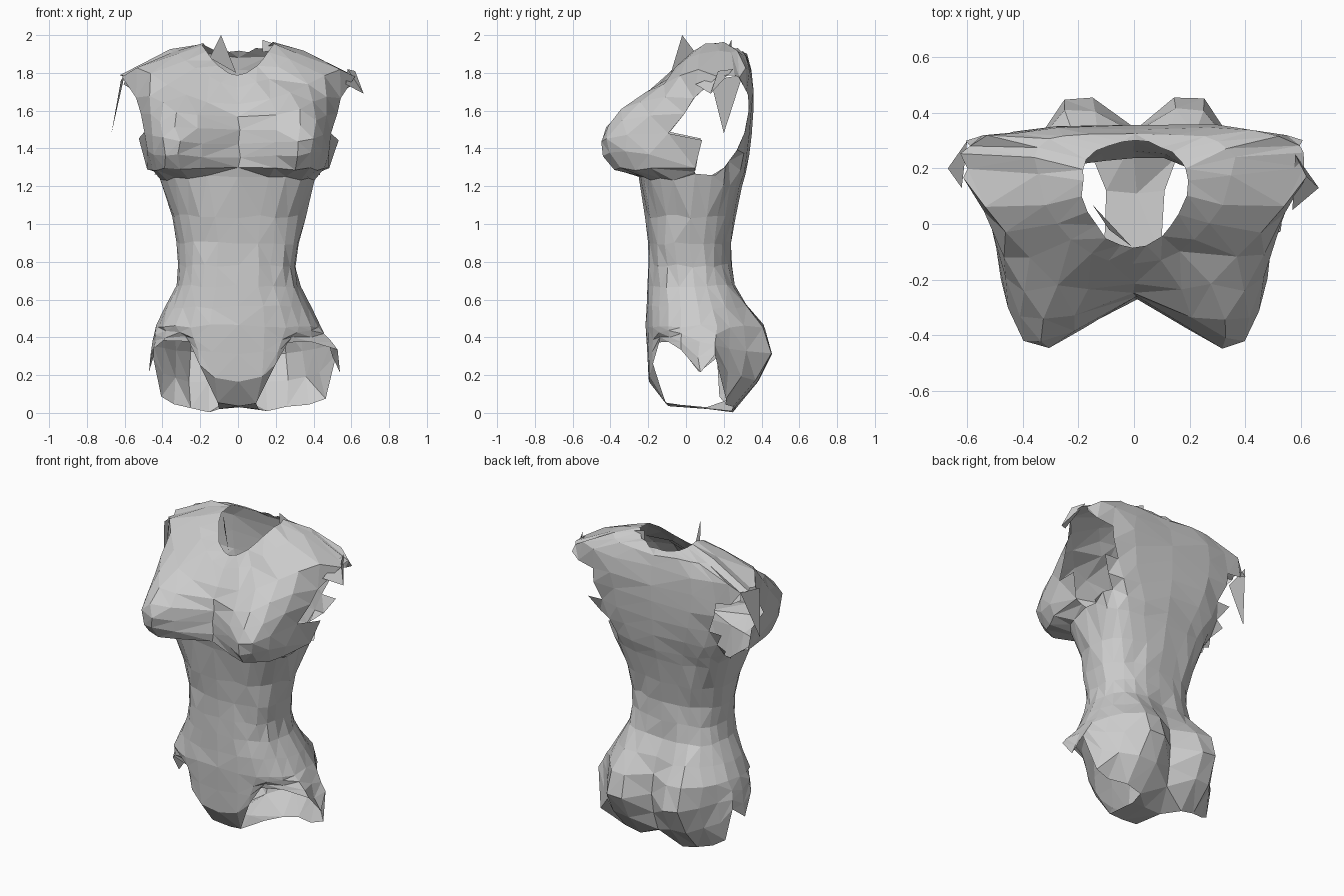
import bpy, bmesh, random
from math import sin, cos, pi, exp, hypot

if "Cube" in bpy.data.objects:
    bpy.data.objects.remove(bpy.data.objects["Cube"])

random.seed(4)
N = 24
# Rings from neck to hips: z front, z side, z back, half width, y mid, y front, y back
RINGS = [
    (1.79, 1.96, 1.91, .19, .16, -.08, .30), (1.73, 1.92, 1.89, .35, .18, -.14, .33),
    (1.64, 1.84, 1.81, .60, .19, -.20, .345), (1.56, 1.72, 1.70, .62, .18, -.235, .355),
    (1.49, 1.60, 1.60, .60, .15, -.245, .355), (1.42, 1.48, 1.48, .55, .12, -.25, .345),
    (1.36, 1.38, 1.37, .50, .08, -.25, .33), (1.29, 1.29, 1.27, .45, .05, -.25, .31),
    (1.25, 1.23, 1.19, .415, .04, -.245, .29), (1.04, 1.04, 1.04, .35, .03, -.215, .265),
    (.90, .90, .90, .32, .02, -.20, .24), (.78, .78, .78, .31, .03, -.20, .24),
    (.67, .67, .67, .33, .04, -.20, .25), (.56, .56, .56, .385, .06, -.205, .29),
    (.46, .46, .46, .435, .07, -.21, .32)]
# Height of the torn lower edge, from front centre round to back centre
HEM = [.03, .05, .26, .37, .38, .33, .22, .30, .08, .05, .03, .01, .10]
BUST = [(1.25, 0), (1.29, .65), (1.38, .93), (1.46, 1), (1.60, .55), (1.76, 0)]


def interp(v, pts):
    for (a, fa), (b, fb) in zip(pts, pts[1:]):
        if a <= v <= b:
            return fa + (fb - fa) * (v - a) / (b - a)
    return 0


def body_point(i, ring, drop=0):
    a = 2 * pi * i / N
    s, c = sin(a), cos(a)
    zf, zs, zb, w, ym, yf, yb = ring
    z = zs + ((zf if c > 0 else zb) - zs) * c * c
    p = .68 if 1.2 < zs < 1.75 else .8
    if zs > 1.3 and c < 0:
        p = .64
    if zs > 1.95:
        p = 1
    x = w * abs(s) ** p
    y = ym + ((yf if c > 0 else yb) - ym) * abs(c) ** p
    if drop:
        z += (HEM[min(i, N - i)] - z) * drop
        if c < .3:
            x *= 1 + (.25 if s > 0 else .08) * drop * s * s
        elif c > .6:
            x *= 1 - .2 * drop
    # chest is narrower in front than across the back
    if 1.25 < zs < 1.95:
        x *= 1 + .7 * (y - .18) * min(1, (zs - 1.25) / .2)
    # breasts
    if c > .05:
        b = exp(-((x - .30) / .19) ** 2) * interp(z, BUST)
        y -= .26 * b
        x += .07 * b
    # buttocks
    else:
        y += .19 * abs(c) * exp(-((x - .22) / .14) ** 2 - ((z - .33) / .22) ** 2)
    # curl under at the bottom
    k = max(0, (.25 - z) / .25) ** 2
    if c > .5:
        y += .15 * k
        x *= 1 - .2 * k
    elif c < -.5:
        y -= .09 * k
    # small irregularity gives the hand-cut facets
    r = random.uniform
    return ((x if s >= 0 else -x) + r(-.008, .008), y + r(-.007, .007), z + r(-.01, .01))


bm = bmesh.new()
rows = [[bm.verts.new(body_point(i, g)) for i in range(N)] for g in RINGS]
rows += [[bm.verts.new(body_point(i, RINGS[-1], d)) for i in range(N)] for d in (.33, .67, 1)]
for r0, r1 in zip(rows, rows[1:]):
    for i in range(N):
        j = (i + 1) % N
        bm.faces.new((r0[i], r1[i], r1[j], r0[j]))

# Crotch strip joining front and back
hem = rows[-1]
front = [hem[-1], hem[0], hem[1]]
back = [hem[13], hem[12], hem[11]]
mid = [bm.verts.new(v) for v in ((-.10, .12, .02), (.01, .11, .03), (.11, .12, .02))]
for a, b in ((front, mid), (mid, back)):
    for k in range(2):
        bm.faces.new((a[k], b[k], b[k + 1], a[k + 1]))


# Armholes: remove faces inside a leaning ellipse, then snap the rim to it
def arm_radius(co):
    cy = .165 + .22 * (co.z - 1.52)
    return hypot((co.y - cy) / .155, (co.z - 1.52) / .27), cy


gone = []
for f in bm.faces:
    m = f.calc_center_median()
    if abs(m.x) > .33 and arm_radius(m)[0] < 1.05:
        gone.append(f)
bmesh.ops.delete(bm, geom=gone, context='FACES')
for v in bm.verts:
    if v.is_boundary and abs(v.co.x) > .33 and 1.1 < v.co.z < 1.88:
        d, cy = arm_radius(v.co)
        t = min(1.8, max(.8, 1 / max(d, .3)))
        v.co.y = cy + (v.co.y - cy) * t
        v.co.z = 1.52 + (v.co.z - 1.52) * t

# Torn points at neck and shoulders
for tri in (((-.15, .07, 1.88), (-.09, -.02, 2.0), (-.01, -.08, 1.80)),
            ((.13, .24, 1.91), (.13, .24, 1.975), (.26, .22, 1.93)),
            ((-.60, .30, 1.79), (-.67, .20, 1.48), (-.62, .13, 1.76)),
            ((.58, .25, 1.82), (.665, .13, 1.69), (.57, .05, 1.74)),
            ((.58, .25, 1.82), (.62, .17, 1.81), (.665, .13, 1.69))):
    bm.faces.new([bm.verts.new(p) for p in tri])

for v in bm.verts:
    v.co.z = max(0.0, v.co.z)
bmesh.ops.triangulate(bm, faces=bm.faces[:], quad_method='SHORT_EDGE')
me = bpy.data.meshes.new("torso_shell")
bm.to_mesh(me)
bm.free()
bpy.context.collection.objects.link(bpy.data.objects.new("torso_shell", me))
